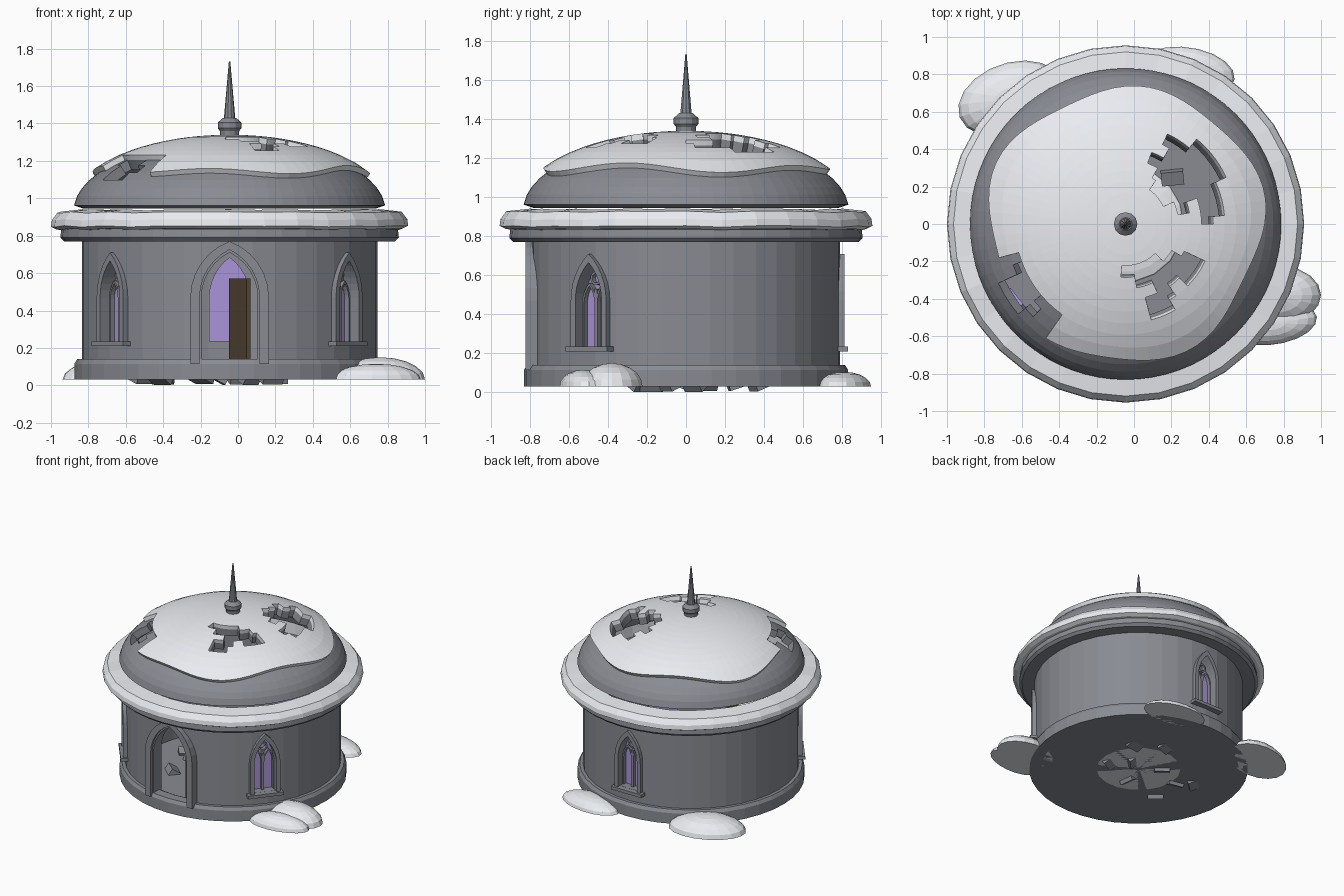
import bpy, bmesh, math, random
from mathutils import Matrix, Vector

if "Cube" in bpy.data.objects:
    bpy.data.objects.remove(bpy.data.objects["Cube"])

random.seed(4)
CX = -0.045                      # tower axis
SHIFT = Matrix.Translation((CX, 0, 0))


def material(name, col):
    m = bpy.data.materials.new(name)
    m.diffuse_color = (*col, 1)
    m.use_nodes = True
    m.node_tree.nodes["Principled BSDF"].inputs["Base Color"].default_value = m.diffuse_color
    return m


GLASS = material("violet_glass", (0.40, 0.30, 0.70))
WOOD = material("dark_wood", (0.10, 0.07, 0.04))
SNOW = material("snow", (0.82, 0.84, 0.88))
STONE = material("stone", (0.25, 0.26, 0.29))


def finish(name, bm, mat=None, matrix=SHIFT, recalc=True):
    bmesh.ops.remove_doubles(bm, verts=bm.verts, dist=1e-5)
    if recalc:
        bmesh.ops.recalc_face_normals(bm, faces=bm.faces)
    me = bpy.data.meshes.new(name)
    bm.to_mesh(me)
    bm.free()
    ob = bpy.data.objects.new(name, me)
    bpy.context.collection.objects.link(ob)
    ob.matrix_world = matrix
    if mat:
        me.materials.append(mat)
    return ob


def revolve(name, prof, segs=40, mat=None, matrix=SHIFT, wobble=0.0):
    """Spin a closed (r, z) profile around the z axis."""
    bm = bmesh.new()
    rings = []
    for i in range(segs):
        a = 2 * math.pi * i / segs
        w = random.uniform(-wobble, wobble)
        rings.append([bm.verts.new((r * math.cos(a), r * math.sin(a), z + w)) for r, z in prof])
    n = len(prof)
    for i in range(segs):
        A, B = rings[i], rings[(i + 1) % segs]
        for j in range(n):
            k = (j + 1) % n
            if prof[j][0] < 1e-6 and prof[k][0] < 1e-6:
                continue
            if prof[j][0] < 1e-6:
                bm.faces.new((A[j], B[k], A[k]))
            elif prof[k][0] < 1e-6:
                bm.faces.new((A[j], B[j], A[k]))
            else:
                bm.faces.new((A[j], B[j], B[k], A[k]))
    return finish(name, bm, mat, matrix)


def arch(w, z0, zs, za, cx=0.0, n=6):
    """Pointed arch outline from right foot over the apex to left foot."""
    h = za - zs
    R = (w * w + h * h) / (2 * w)
    end = math.atan2(h, R - w)
    half = [(w - R + R * math.cos(end * i / n), zs + R * math.sin(end * i / n)) for i in range(n + 1)]
    right = [(w, z0)] + half
    return [(cx + x, z) for x, z in right] + [(cx - x, z) for x, z in reversed(right[:-1])]


def facing(az):
    """Local x = sideways, local y = outwards at azimuth az (degrees)."""
    return SHIFT @ Matrix.Rotation(math.radians(az - 90), 4, 'Z')


def prism(name, pts, y0, y1, matrix, mat=None):
    bm = bmesh.new()
    f = bm.faces.new([bm.verts.new((x, y0, z)) for x, z in pts])
    ext = bmesh.ops.extrude_face_region(bm, geom=[f])
    bmesh.ops.translate(bm, vec=(0, y1 - y0, 0), verts=[v for v in ext["geom"] if isinstance(v, bmesh.types.BMVert)])
    return finish(name, bm, mat, matrix)


def arch_frame(name, outer, inner, y0, y1, matrix, mat=STONE):
    return prism(name, outer + inner[::-1], y0, y1, matrix, mat)


def box(name, size, loc, matrix=SHIFT, mat=None, rot=(0, 0, 0)):
    bm = bmesh.new()
    bmesh.ops.create_cube(bm, size=1)
    bmesh.ops.scale(bm, vec=size, verts=bm.verts)
    bmesh.ops.rotate(bm, cent=(0, 0, 0), verts=bm.verts,
                     matrix=(Matrix.Rotation(rot[2], 3, 'Z') @ Matrix.Rotation(rot[0], 3, 'X')))
    bmesh.ops.translate(bm, vec=loc, verts=bm.verts)
    return finish(name, bm, mat, matrix)


# Masonry rings
wall = revolve("wall", [(0.72, 0.035), (0.79, 0.035), (0.79, 0.80), (0.72, 0.80)], mat=STONE)
revolve("base_ring", [(0.74, 0.03), (0.83, 0.03), (0.83, 0.115), (0.815, 0.14), (0.74, 0.14)], mat=STONE)
revolve("floor", [(0, 0.03), (0.76, 0.03), (0.76, 0.04), (0, 0.04)], mat=STONE)
revolve("cornice", [(0.72, 0.77), (0.885, 0.77), (0.905, 0.79), (0.90, 0.835), (0.72, 0.85)], mat=STONE)
revolve("ledge_snow", [(0.80, 0.835), (0.925, 0.835), (0.955, 0.85), (0.95, 0.885), (0.92, 0.925), (0.80, 0.938)],
        32, SNOW, wobble=0.004)
revolve("spire_base", [(0, 1.30), (0.048, 1.32), (0.052, 1.36), (0.063, 1.375), (0.063, 1.405), (0.035, 1.43), (0, 1.43)],
        12, STONE)
revolve("spire", [(0, 1.42), (0.031, 1.42), (0.004, 1.73), (0, 1.73)], 10, STONE)

# Door and window openings
def cut(target, pts, matrix):
    c = prism("opening_cutter", pts, 0.55, 0.95, matrix)
    c.hide_render = True
    c.hide_set(True)
    c.display_type = 'WIRE'
    m = target.modifiers.new("opening", 'BOOLEAN')
    m.object = c
    m.solver = 'EXACT'


DOOR = facing(-90)
cut(wall, arch(0.16, 0.13, 0.47, 0.725), DOOR)
arch_frame("door_frame", arch(0.21, 0.115, 0.47, 0.77), arch(0.16, 0.115, 0.47, 0.725), 0.70, 0.822, DOOR)
arch_frame("door_frame_lip", arch(0.185, 0.115, 0.47, 0.75), arch(0.15, 0.115, 0.47, 0.71), 0.70, 0.80, DOOR)
box("open_door", (0.27, 0.025, 0.43), (0.055, -0.60, 0.355), SHIFT, WOOD, (0, 0, math.radians(110)))

for az in (-142, -38, 90):
    M = facing(az)
    cut(wall, arch(0.085, 0.235, 0.47, 0.665), M)
    arch_frame("window_frame", arch(0.115, 0.225, 0.47, 0.71), arch(0.085, 0.225, 0.47, 0.665), 0.74, 0.812, M)
    prism("window_pane", arch(0.11, 0.235, 0.47, 0.685), 0.695, 0.722, M, GLASS)
    box("window_sill", (0.27, 0.08, 0.025), (0, 0.79, 0.222), M, STONE)
    box("mullion", (0.016, 0.03, 0.30), (0, 0.735, 0.38), M, STONE)
    for cx in (-0.043, 0.043):
        arch_frame("lancet_tracery", arch(0.043, 0.235, 0.46, 0.56, cx, 4), arch(0.033, 0.235, 0.46, 0.545, cx, 4),
                   0.72, 0.75, M)
    ring = revolve("tracery_ring", [(0.024, -0.015), (0.036, -0.015), (0.036, 0.015), (0.024, 0.015)], 12, STONE,
                   M @ Matrix.Translation((0, 0.735, 0.585)) @ Matrix.Rotation(math.pi / 2, 4, 'X'))

# Broken dome and its snow cap; holes are bricks missing in polar rows (r0, r1, az0, az1)
HOLES = [(.22, .28, 25, 55), (.28, .34, 10, 60), (.34, .40, 20, 70), (.40, .46, 0, 60), (.46, .52, 5, 65),
         (.52, .58, 25, 50),
         (.22, .28, -95, -45), (.28, .34, -80, -30), (.34, .40, -65, -25), (.40, .46, -75, -55),
         (.40, .46, -45, -25), (.46, .52, -75, -60),
         (.58, .64, -160, -140), (.64, .70, -155, -135), (.70, .75, -155, -140)]
NOTCH = [(.58, .80, -165, -125)]
ROWS = [0, .08, .16, .22, .28, .34, .40, .46, .52, .58, .64, .70, .75, .79, .815, .832]
COLS = 72


def height(r):
    return 0.93 + 0.38 * math.sqrt(max(0, 1 - (r / 0.835) ** 2))


def shell(name, rows, holes, remap, thick, offset, mat):
    bm = bmesh.new()
    grid = []
    for r in rows:
        ring = []
        for i in range(COLS):
            a = 2 * math.pi * i / COLS - math.pi
            q = remap(r, a)
            ring.append(bm.verts.new((q * math.cos(a), q * math.sin(a), height(q))))
        grid.append(ring)
    for j in range(len(rows) - 1):
        rm = (rows[j] + rows[j + 1]) / 2
        for i in range(COLS):
            am = (i + 0.5) * 360 / COLS - 180
            if any(h[0] < rm < h[1] and h[2] < am < h[3] for h in holes):
                continue
            k = (i + 1) % COLS
            vs = [grid[j][i], grid[j + 1][i], grid[j + 1][k], grid[j][k]]
            bm.faces.new(vs[:3] if j == 0 else vs)
            if j == 0:
                grid[0][k].co = grid[0][i].co
    bmesh.ops.delete(bm, geom=[v for v in bm.verts if not v.link_faces], context='VERTS')
    ob = finish(name, bm, mat, recalc=False)
    s = ob.modifiers.new("thickness", 'SOLIDIFY')
    s.thickness, s.offset = thick, offset
    return ob


def snow_edge(r, a):
    if r <= 0.58:
        return r
    edge = 0.715 + 0.022 * math.sin(5 * a + 0.6) + 0.012 * math.sin(3 * a)
    return 0.58 + (edge - 0.58) * (r - 0.58) / 0.12


shell("dome", ROWS, HOLES, lambda r, a: r, 0.055, -1, STONE)
shell("dome_snow", ROWS[:12], HOLES + NOTCH, snow_edge, 0.03, 1, SNOW)

# Snow drifts: half ellipsoids (x, y, rx, ry, height, turn)
MOUND = [(0, 0)] + [(math.cos(t), math.sin(t)) for t in [math.pi / 10 * i for i in range(5)]] + [(0, 1)]
for x, y, rx, ry, h, turn in [(0.76, -0.38, 0.24, 0.16, 0.12, 0), (0.74, -0.53, 0.24, 0.115, 0.085, 8),
                              (-0.66, 0.67, 0.29, 0.19, 0.11, 20), (0.28, 0.81, 0.26, 0.135, 0.075, -8),
                              (CX, 0, 0.32, 0.32, 0.05, 0)]:
    revolve("snow_drift", MOUND, 18, SNOW, Matrix.Translation((x, y, 0.03))
            @ Matrix.Rotation(math.radians(turn), 4, 'Z') @ Matrix.Diagonal((rx, ry, h, 1)))

# Fallen bricks, sunk through the floor
for x, y in [(-.37, -.24), (-.47, .08), (-.36, .0), (-.15, .1), (-.05, -.18), (.1, .05), (.22, -.08), (.25, .25), (.05, .37)]:
    box("fallen_brick", (0.12, 0.075, 0.055), (x, y, 0.045), SHIFT, STONE,
        (random.uniform(0.3, 0.6), 0, random.uniform(0, 3.1)))
